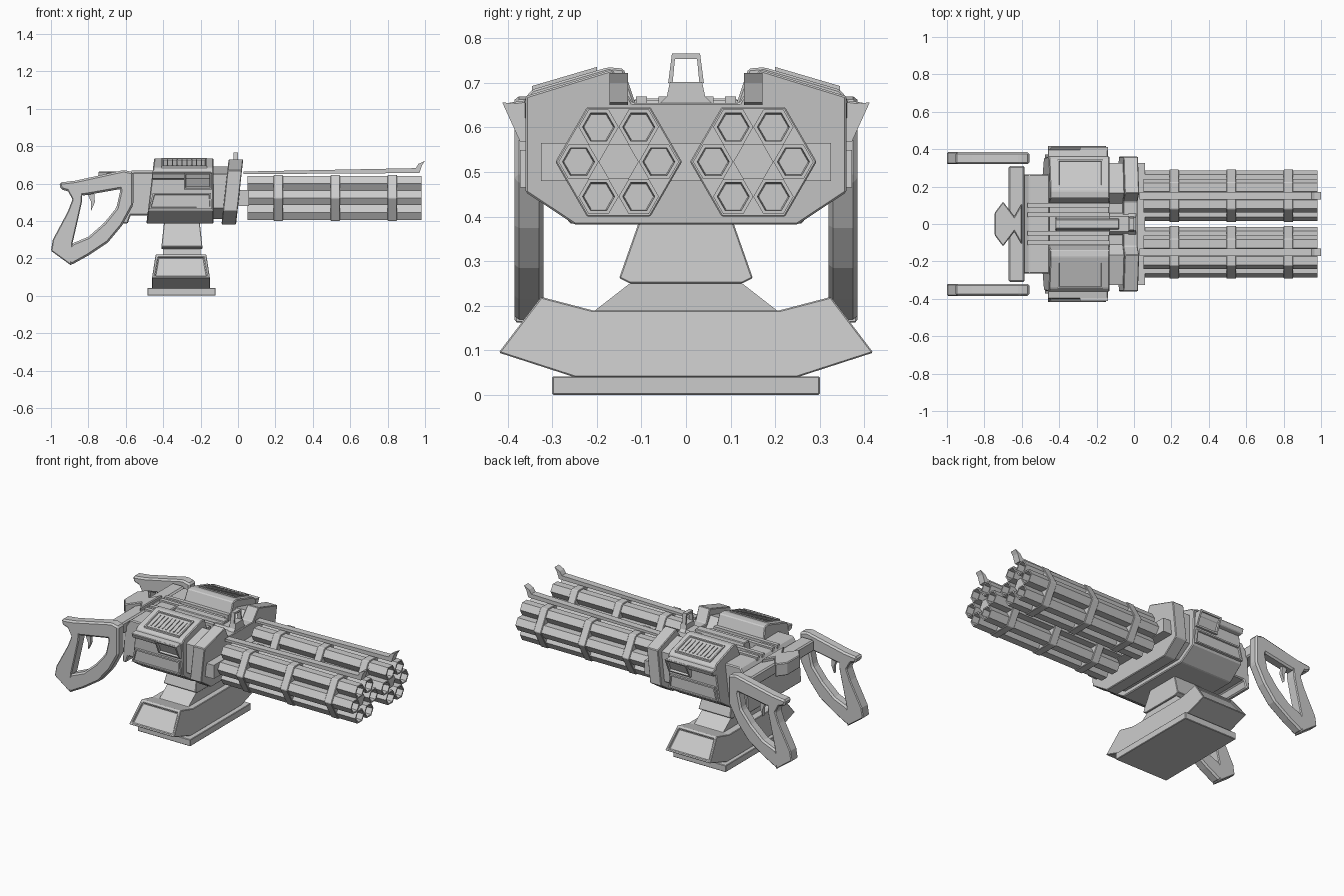
import bpy, bmesh
from math import cos, sin, pi

cube = bpy.data.objects.get("Cube")
if cube:
    bpy.data.objects.remove(cube, do_unlink=True)

grey = bpy.data.materials.new("light_grey")
grey.use_nodes = True
grey.diffuse_color = (0.6, 0.6, 0.6, 1)
grey.node_tree.nodes["Principled BSDF"].inputs["Base Color"].default_value = (0.6, 0.6, 0.6, 1)

PLACE = {
    "x": lambda p, t: (t, p[0], p[1]),
    "y": lambda p, t: (p[0], t, p[1]),
    "z": lambda p, t: (p[0], p[1], t),
}


def prism(name, axis, pts, a, b, bevel=0.0, panel=None, rim=0.015, depth=0.01, shape=None):
    """Extrude a profile along an axis; sink a panel into faces chosen by normal."""
    bm = bmesh.new()
    lo, hi = ([bm.verts.new(PLACE[axis](p, t)) for p in pts] for t in (a, b))
    bm.faces.new(lo)
    bm.faces.new(hi)
    n = len(pts)
    for i in range(n):
        j = (i + 1) % n
        bm.faces.new((lo[i], lo[j], hi[j], hi[i]))
    if shape:
        for v in bm.verts:
            shape(v.co)
    bmesh.ops.recalc_face_normals(bm, faces=bm.faces[:])
    if panel:
        bm.normal_update()
        for f in [f for f in bm.faces if panel(f.normal)]:
            bmesh.ops.inset_individual(bm, faces=[f], thickness=rim)
            bmesh.ops.inset_individual(bm, faces=[f], thickness=0.003, depth=-depth)
    mesh = bpy.data.meshes.new(name)
    bm.to_mesh(mesh)
    bm.free()
    mesh.materials.append(grey)
    obj = bpy.data.objects.new(name, mesh)
    bpy.context.collection.objects.link(obj)
    if bevel:
        mod = obj.modifiers.new("bevel", "BEVEL")
        mod.width, mod.segments = bevel, 1
        mod.limit_method, mod.angle_limit = "ANGLE", 0.35
    return obj


def rect(u0, v0, u1, v1):
    return [(u0, v0), (u1, v0), (u1, v1), (u0, v1)]


def mirrored(half):
    """Close a half profile across the centre plane."""
    return half + [(-u, v) for u, v in reversed(half)]


def hexagon(cy, cz, r):
    return [(cy + r * cos(i * pi / 3), cz + r * sin(i * pi / 3)) for i in range(6)]


# Pedestal
def taper_foot(co):
    co.x = -0.305 + (co.x + 0.305) * (1 - max(0, co.z - 0.095))


def taper_neck(co):
    co.x = -0.3 + (co.x + 0.3) * (1 - max(0, co.z - 0.26))


prism("base_plate", "x", rect(-0.3, 0, 0.3, 0.042), -0.485, -0.12, 0.003)
prism("pedestal_foot", "x", mirrored([(0.25, 0.04), (0.42, 0.095), (0.325, 0.22), (0.21, 0.19)]),
      -0.46, -0.15, 0.003, panel=lambda n: abs(n.y) > 0.7 and n.z > 0.3, rim=0.02, shape=taper_foot)
prism("pedestal_collar", "x", mirrored([(0.21, 0.185), (0.12, 0.255)]), -0.4, -0.2)
prism("pedestal_neck", "x", mirrored([(0.125, 0.25), (0.15, 0.262), (0.105, 0.39)]),
      -0.41, -0.19, 0.003, shape=taper_neck)


# Main housing, waist and front collar
def lean_rear(co):
    if co.x < -0.3:
        co.x += (co.z - 0.385) * 0.12


def lean_all(co):
    co.x += (co.z - 0.385) * 0.11


prism("main_housing", "x", mirrored([(0.25, 0.385), (0.355, 0.455), (0.362, 0.665), (0.345, 0.685),
      (0.175, 0.735), (0.14, 0.732), (0.105, 0.63)]), -0.49, -0.13, 0.005, shape=lean_rear)
prism("housing_waist", "x", mirrored([(0.23, 0.41), (0.325, 0.47), (0.325, 0.65),
      (0.165, 0.69), (0.11, 0.63)]), -0.14, -0.05)
prism("front_collar", "x", mirrored([(0.25, 0.382), (0.36, 0.455), (0.36, 0.67),
      (0.165, 0.73), (0.12, 0.655)]), -0.088, -0.01, 0.004, shape=lean_all)
prism("barrel_mount", "x", rect(-0.325, 0.48, 0.325, 0.565), 0.0, 0.06)

# Rear block, channel rails and rear crossbar
prism("rear_block", "y", [(-0.615, 0.385), (-0.59, 0.385), (-0.575, 0.43), (-0.47, 0.43),
      (-0.45, 0.66), (-0.56, 0.66), (-0.6, 0.6)], -0.265, 0.265, 0.006)
for y in (-0.1, -0.05, 0.05, 0.1):
    prism("channel_rail", "y", rect(-0.57, 0.6, -0.13, 0.67), y - 0.012, y + 0.012)
prism("channel_spine", "x", mirrored([(0.04, 0.62), (0.025, 0.685)]), -0.42, -0.08, 0.004)
prism("rear_crossbar", "y", rect(-0.67, 0.575, -0.585, 0.645), -0.31, 0.31, 0.008)
prism("rear_latch", "z", [(-0.745, -0.06), (-0.7, -0.12), (-0.64, -0.04), (-0.6, -0.11),
      (-0.6, 0.11), (-0.64, 0.04), (-0.7, 0.12), (-0.745, 0.06)], 0.585, 0.665, 0.005)

# Rear sight
prism("sight_base", "x", mirrored([(0.062, 0.65), (0.043, 0.67), (0.036, 0.702)]), -0.03, 0.01)
prism("sight_foot", "x", mirrored([(0.06, 0.64), (0.04, 0.67)]), -0.13, 0.01)
prism("sight_top", "x", mirrored([(0.033, 0.754), (0.031, 0.766)]), -0.025, 0.0)
for s in (-1, 1):
    prism("sight_post", "x", [(s * y, z) for y, z in
          ((0.03, 0.7), (0.04, 0.7), (0.032, 0.762), (0.024, 0.762))], -0.025, 0.0)


def roof(s, y0, y1, lift):
    """Strip lying on the sloping housing roof."""
    z = lambda y: 0.735 - (y - 0.175) * 0.294
    return [(s * y0, z(y0) - 0.01), (s * y1, z(y1) - 0.01),
            (s * y1, z(y1) + lift), (s * y0, z(y0) + lift)]


for s, side in ((1, "left"), (-1, "right")):
    def part(name, axis, pts, a, b, **kw):
        """Profile along x has y mirrored; profile along y has its range mirrored."""
        if axis == "x":
            pts = [(s * u, v) for u, v in pts]
        else:
            a, b = s * a, s * b
        return prism(side + "_" + name, axis, pts, a, b, **kw)

    # Roof vent
    prism(side + "_vent_plate", "x", roof(s, 0.2, 0.345, 0.008), -0.41, -0.165,
          panel=lambda n: n.z > 0.8, rim=0.012, depth=0.006)
    for i in range(8):
        x = -0.38 + i * 0.026
        prism(side + "_vent_slat", "x", roof(s, 0.225, 0.32, 0.007), x, x + 0.006)

    # Side panel, ledge and slanted display
    outward = lambda n: n.y * s > 0.8
    part("side_panel", "y", [(-0.475, 0.465), (-0.14, 0.465), (-0.145, 0.55), (-0.455, 0.55)],
         0.35, 0.372, panel=outward, rim=0.012, depth=0.008)
    part("side_ledge", "x", [(0.35, 0.662), (0.4, 0.655), (0.388, 0.625), (0.35, 0.62)],
         -0.46, -0.14, bevel=0.004)
    part("side_display", "x", [(0.35, 0.652), (0.412, 0.656), (0.372, 0.568), (0.35, 0.568)],
         -0.29, -0.14, panel=outward, rim=0.014, depth=0.012)

    # Handle
    y0, y1 = 0.32, 0.385
    part("handle_top", "y", [(-0.955, 0.605), (-0.95, 0.57), (-0.83, 0.535), (-0.63, 0.57),
         (-0.56, 0.54), (-0.56, 0.66), (-0.61, 0.672), (-0.87, 0.615)], y0, y1, bevel=0.01)
    part("handle_guard", "y", [(-0.56, 0.64), (-0.56, 0.485), (-0.62, 0.375), (-0.695, 0.285),
         (-0.8, 0.215), (-0.89, 0.165), (-0.94, 0.22), (-0.885, 0.28), (-0.8, 0.315),
         (-0.715, 0.39), (-0.65, 0.47), (-0.63, 0.56), (-0.64, 0.62)], y0, y1, bevel=0.01)
    part("handle_grip", "y", [(-0.92, 0.58), (-0.83, 0.58), (-0.835, 0.5), (-0.855, 0.41),
         (-0.885, 0.28), (-0.89, 0.16), (-1.0, 0.24), (-0.99, 0.3), (-0.91, 0.45),
         (-0.885, 0.515)], y0, y1, bevel=0.008, panel=lambda n: n.z < -0.7)
    part("trigger", "y", [(-0.81, 0.56), (-0.77, 0.56), (-0.765, 0.5), (-0.785, 0.455),
         (-0.785, 0.5)], 0.342, 0.363)

    # Barrel cluster
    cy, cz = s * 0.151, 0.523
    for y, z in hexagon(cy, cz, 0.09):
        prism(side + "_barrel", "x", hexagon(y, z, 0.045), 0.05, 0.98,
              panel=lambda n: n.x > 0.9, rim=0.009, depth=0.06)
    prism(side + "_barrel_core", "x", hexagon(cy, cz, 0.045), 0.03, 0.95)
    for x in (0.19, 0.495, 0.8):
        prism(side + "_barrel_band", "x", hexagon(cy, cz, 0.142), x, x + 0.05, 0.003)
    part("front_sight_rod", "y", [(0.03, 0.65), (0.97, 0.656), (0.985, 0.7), (1.0, 0.722),
         (0.965, 0.705), (0.95, 0.682), (0.03, 0.664)], 0.13, 0.172)
